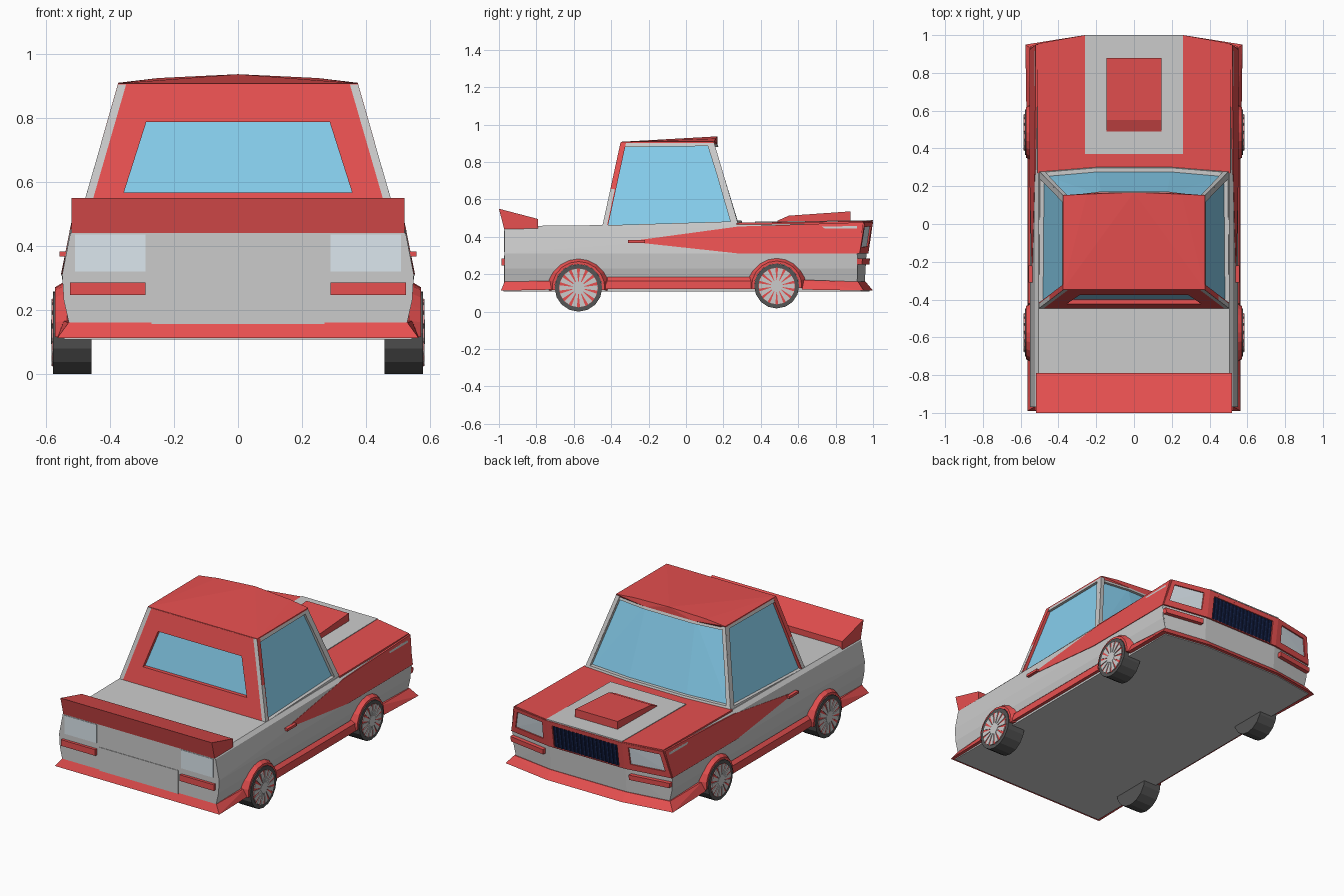
import bpy, bmesh, math
from mathutils import Vector as V

if "Cube" in bpy.data.objects:
    bpy.data.objects.remove(bpy.data.objects["Cube"])


def material(name, r, g, b):
    m = bpy.data.materials.new(name)
    m.diffuse_color = (r, g, b, 1)
    m.use_nodes = True
    m.node_tree.nodes["Principled BSDF"].inputs["Base Color"].default_value = m.diffuse_color
    return m


RED = material("red_paint", 0.8, 0.08, 0.08)
GLASS = material("blue_glass", 0.24, 0.62, 0.85)
LAMP = material("pale_lamp", 0.72, 0.8, 0.86)
TYRE = material("dark_rubber", 0.09, 0.09, 0.09)
NAVY = material("navy_grille", 0.004, 0.008, 0.035)
SLAT = material("blue_slat", 0.01, 0.025, 0.1)


def finish(name, bm, mat):
    bmesh.ops.recalc_face_normals(bm, faces=bm.faces)
    me = bpy.data.meshes.new(name)
    bm.to_mesh(me)
    bm.free()
    if mat:
        me.materials.append(mat)
    ob = bpy.data.objects.new(name, me)
    bpy.context.collection.objects.link(ob)
    return ob


def hull(name, pts, mat=None):
    """Convex solid around a few corner points."""
    bm = bmesh.new()
    for p in pts:
        bm.verts.new(p)
    res = bmesh.ops.convex_hull(bm, input=bm.verts)
    loose = [v for v in bm.verts if not v.link_faces]
    bmesh.ops.delete(bm, geom=loose, context='VERTS')
    bmesh.ops.dissolve_limit(bm, angle_limit=0.01, verts=bm.verts, edges=bm.edges)
    return finish(name, bm, mat)


def both(pts):
    """Points plus their mirror images across x = 0."""
    return [(s * x, y, z) for x, y, z in pts for s in (1, -1)]


def ring(name, outer, inner, push, mat=None):
    """Solid frame between two outlines, thickened along push."""
    bm = bmesh.new()
    push, n = V(push), len(outer)
    loops = [[bm.verts.new(V(p) + o) for p in ps] for ps, o in
             ((outer, V()), (inner, V()), (inner, push), (outer, push))]
    for a in range(4):
        A, B = loops[a], loops[(a + 1) % 4]
        for i in range(n):
            j = (i + 1) % n
            bm.faces.new((A[i], A[j], B[j], B[i]))
    return finish(name, bm, mat)


def spot(q, u, v):
    """Point on a quad (lower-left, lower-right, upper-right, upper-left)."""
    a, b, c, d = map(V, q)
    return a.lerp(b, u).lerp(d.lerp(c, u), v)


def sub(q, u0, u1, v0, v1):
    return [spot(q, u, v) for u, v in ((u0, v0), (u1, v0), (u1, v1), (u0, v1))]


def plate(name, q, dy, mat=None):
    hull(name, [p + V((0, d, 0)) for p in q for d in (-dy, dy)], mat)


# Main body with a bulged side profile
sec = [(0.505, 0.457), (0.525, 0.437), (0.55, 0.31), (0.545, 0.23), (0.52, 0.12)]
rear = [(x, -0.97, z) for x, z in sec]
front = [(x, 0.915, z + (0.02 if z > 0.4 else 0)) for x, z in sec]
hull("body", both(rear + front))
hull("floor", both([(0.545, y, z) for y in (-0.975, 0.935) for z in (0.107, 0.13)]
                   + [(0.27, 0.98, 0.107), (0.27, 0.98, 0.13)]))

# Nose: red upper part and grey bumper
nose_top = [(0.26, 0.99, 0.48), (0.51, 0.945, 0.475)]
nose_mid = [(0.26, 0.965, 0.31), (0.552, 0.918, 0.31)]
nose_low = [(0.26, 0.955, 0.14), (0.525, 0.915, 0.14)]
hull("nose", both(nose_top + nose_mid + [(0.5, 0.85, 0.47), (0.53, 0.85, 0.31)]), RED)
hull("front_bumper", both(nose_mid + nose_low + [(0.5, 0.85, 0.31), (0.5, 0.85, 0.14)]))

# Hood panel, stripe and scoop
hull("hood", both([(x, y, z + d) for d in (0, -0.02) for x, y, z in
                   ((0.51, 0.27, 0.475), (0.51, 0.95, 0.483), (0.26, 0.998, 0.486))]), RED)
hull("hood_stripe", both([(0.26, y, z + d) for d in (0, -0.006)
                          for y, z in ((0.37, 0.481), (1.0, 0.489))]))
hull("hood_scoop", both([(0.145, y, z) for y, z in
     ((0.49, 0.48), (0.49, 0.487), (0.55, 0.513), (0.88, 0.536), (0.88, 0.48))]), RED)

# Grille with frame and slats
gq = [(-0.26, 0.965, 0.31), (0.26, 0.965, 0.31), (0.26, 0.99, 0.48), (-0.26, 0.99, 0.48)]
ring("grille_frame", sub(gq, 0, 1, 0, 1), sub(gq, 0.07, 0.93, 0.03, 0.85), (0, 0.01, 0), RED)
plate("grille", sub(gq, 0.07, 0.93, 0.03, 0.85), 0.002, NAVY)
for i in range(16):
    u = 0.1 + i * 0.052
    plate("grille_slat", sub(gq, u, u + 0.016, 0.03, 0.85), 0.006, SLAT)

# Body side details, built for both sides
wedge = [(-0.31, 0.375), (0.28, 0.455), (0.95, 0.478), (0.92, 0.31), (0.29, 0.31)]
for s in (1, -1):
    hull("side_wedge", [(s * (0.554 - 0.2 * (z - 0.31) - d), y, z)
                        for y, z in wedge for d in (0, 0.012)], RED)
    hull("door_handle", [(s * x, y, z) for x in (0.53, 0.558)
                         for y in (-0.31, -0.22) for z in (0.367, 0.382)], RED)

    # Headlights and front markers
    hq = [(s * x, y, z) for x, y, z in (nose_mid[0], nose_mid[1], nose_top[1], nose_top[0])]
    inner = sub(hq, 0.14, 0.9, 0.22, 0.86)
    ring("headlight_frame", sub(hq, 0, 1, 0, 1), inner, (0, 0.01, 0), RED)
    plate("headlight", inner, 0.002, LAMP)
    bq = [(s * x, y, z) for x, y, z in (nose_low[0], nose_low[1], nose_mid[1], nose_mid[0])]
    plate("front_marker", sub(bq, 0.12, 1.0, 0.66, 0.84), 0.025, RED)

    # Tail lights and rear markers
    tq = [(s * 0.29, -0.97, 0.32), (s * 0.51, -0.97, 0.32),
          (s * 0.51, -0.97, 0.435), (s * 0.29, -0.97, 0.435)]
    plate("tail_light", [V(p) for p in tq], 0.003, LAMP)
    hull("rear_marker", [(s * x, y, z) for x in (0.29, 0.525)
                         for y in (-0.96, -0.987) for z in (0.247, 0.285)], RED)

    # Sill between the wheels
    hull("side_skirt", [(s * x, y, z) for x, y, z in
         ((0.54, -0.42, 0.185), (0.54, 0.36, 0.185), (0.56, -0.42, 0.165),
          (0.56, 0.37, 0.165), (0.565, -0.44, 0.12), (0.565, 0.38, 0.12),
          (0.5, -0.44, 0.12), (0.5, 0.38, 0.12))], RED)

# Number panel
hull("number_panel", both([(0.27, y, z) for y in (-0.96, -0.973) for z in (0.155, 0.3)]))

# Flared rear skirt and front lip
hull("rear_skirt", both([(0.53, -0.97, 0.16), (0.545, -0.7, 0.165), (0.565, -0.99, 0.112),
                         (0.565, -0.7, 0.118)]), RED)
hull("front_lip", both([(0.545, 0.62, 0.17), (0.535, 0.92, 0.16), (0.26, 0.96, 0.16),
                        (0.57, 0.62, 0.118), (0.575, 0.95, 0.112), (0.26, 1.0, 0.112)]), RED)

# Rear spoiler
hull("spoiler", both([(0.52, y, z) for y, z in
     ((-1.0, 0.55), (-0.79, 0.495), (-0.79, 0.44), (-0.972, 0.44))]), RED)


# Cabin: glass core, frames around each window, roof
def side_x(z):
    return 0.505 - 0.289 * (z - 0.455)


hull("cabin_glass", both([(0.485, -0.425, 0.45), (0.36, -0.33, 0.9),
                          (0.485, 0.262, 0.45), (0.2, 0.287, 0.45),
                          (0.36, 0.125, 0.9), (0.17, 0.15, 0.9)]), GLASS)
for s in (1, -1):
    out = [(-0.45, 0.445), (-0.35, 0.905), (0.15, 0.905), (0.28, 0.465)]
    inn = [(-0.422, 0.462), (-0.333, 0.88), (0.12, 0.885), (0.237, 0.482)]
    ring("side_window_frame", [(s * side_x(z), y, z) for y, z in out],
         [(s * side_x(z), y, z) for y, z in inn], (-s * 0.025, 0, 0))
ring("windshield_frame",
     [(-0.503, 0.28, 0.462), (-0.2, 0.305, 0.462), (0.2, 0.305, 0.462), (0.503, 0.28, 0.462),
      (0.375, 0.14, 0.905), (0.17, 0.165, 0.905), (-0.17, 0.165, 0.905), (-0.375, 0.14, 0.905)],
     [(-0.468, 0.275, 0.488), (-0.2, 0.297, 0.488), (0.2, 0.297, 0.488), (0.468, 0.275, 0.488),
      (0.357, 0.149, 0.88), (0.17, 0.173, 0.88), (-0.17, 0.173, 0.88), (-0.357, 0.149, 0.88)],
     (0, -0.03, 0))
rq = [(x, -0.45 + 0.2174 * (z - 0.445), z) for x, z in
      ((-0.507, 0.445), (0.507, 0.445), (0.376, 0.905), (-0.376, 0.905),
       (-0.357, 0.567), (0.357, 0.567), (0.287, 0.787), (-0.287, 0.787))]
ring("rear_window_panel", rq[:4], rq[4:], (0, 0.03, 0), RED)
hull("roof", both([(0.376, -0.35, 0.895), (0.376, -0.348, 0.908), (0.376, 0.152, 0.91),
                   (0.376, 0.142, 0.895), (0.25, 0.158, 0.925), (0.17, 0.168, 0.895),
                   (0, 0.168, 0.937)]), RED)


# Wheels with spokes and arches
def disc(name, x, y, z, r, depth, mat=None, n=16):
    bm = bmesh.new()
    bmesh.ops.create_cone(bm, cap_ends=True, segments=n, radius1=r, radius2=r, depth=depth)
    ob = finish(name, bm, mat)
    ob.rotation_euler = (0, math.pi / 2, 0)
    ob.location = (x, y, z)


for label, y, z, r in (("rear", -0.575, 0.127, 0.127), ("front", 0.485, 0.137, 0.12)):
    for s in (1, -1):
        disc(label + "_tyre", s * 0.518, y, z, r, 0.12, TYRE)
        disc(label + "_rim", s * 0.53, y, z, r * 0.82, 0.1, RED)
        disc(label + "_hub", s * 0.535, y, z, r * 0.27, 0.1)
        for i in range(14):
            a = math.tau * i / 14
            c, d = math.cos(a), math.sin(a)
            hull(label + "_spoke", [(s * x, y + k * c - w * d, z + k * d + w * c)
                 for x in (0.57, 0.584) for k, h in ((0.02, 0.004), (r * 0.8, 0.0145))
                 for w in (-h, h)])
        angles = [math.radians(-5 + 19 * i) for i in range(11)]
        arc = [(math.cos(a), math.sin(a)) for a in angles]
        bm = bmesh.new()
        rows = [[bm.verts.new((s * x, y + k * c, z + k * d)) for c, d in arc]
                for x, k in ((0.5, r), (0.572, r), (0.572, r + 0.014), (0.535, r + 0.036))]
        for A, B in zip(rows, rows[1:] + rows[:1]):
            for i in range(10):
                bm.faces.new((A[i], A[i + 1], B[i + 1], B[i]))
        for i in (0, 10):
            bm.faces.new([row[i] for row in rows])
        finish(label + "_wheel_arch", bm, RED)
